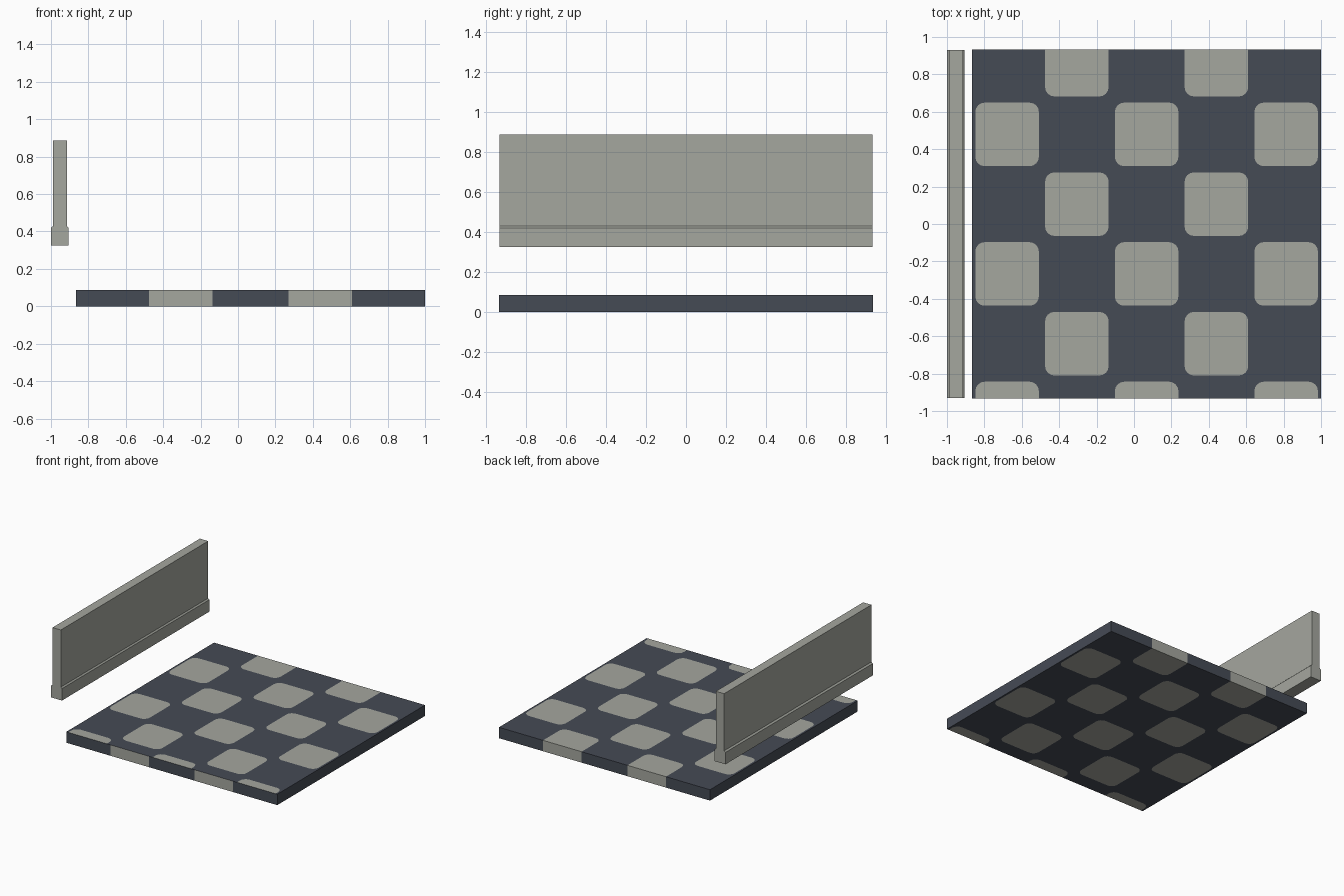
import bpy, bmesh, math
from mathutils import Vector

if "Cube" in bpy.data.objects:
    bpy.data.objects.remove(bpy.data.objects["Cube"])


def material(name, rgb):
    m = bpy.data.materials.new(name)
    m.diffuse_color = (*rgb, 1)
    m.use_nodes = True
    m.node_tree.nodes["Principled BSDF"].inputs["Base Color"].default_value = m.diffuse_color
    return m


PALE = material("pale_stone", (0.375, 0.385, 0.345))
DARK = material("dark_slate", (0.060, 0.070, 0.091))


def finish(bm, name, mats):
    bmesh.ops.recalc_face_normals(bm, faces=bm.faces)
    me = bpy.data.meshes.new(name)
    bm.to_mesh(me)
    bm.free()
    for m in mats:
        me.materials.append(m)
    ob = bpy.data.objects.new(name, me)
    bpy.context.collection.objects.link(ob)
    return ob


# Checkered floor slab: sheet of square cells, alternate ones with a rounded pale tile
P, HALF, R, THICK = 0.373, 0.17, 0.05, 0.087
X0, Y_EDGE, Y_TOP = -0.865, 0.9325, 0.852
bm = bmesh.new()


def face(points, mat):
    f = bm.faces.new([bm.verts.new((x, y, 0)) for x, y in points])
    f.material_index = mat


def tile_cell(cx, cy):
    h = P / 2
    corners = [(1, 1), (-1, 1), (-1, -1), (1, -1)]
    arcs = []
    for k, (sx, sy) in enumerate(corners):
        arcs.append([(cx + sx * (HALF - R) + R * math.cos((k + t / 4) * math.pi / 2),
                      cy + sy * (HALF - R) + R * math.sin((k + t / 4) * math.pi / 2))
                     for t in range(5)])
    face([p for a in arcs for p in a], 0)
    for k in range(4):
        c = (cx + corners[k][0] * h, cy + corners[k][1] * h)
        n = (k + 1) % 4
        d = (cx + corners[n][0] * h, cy + corners[n][1] * h)
        for a, b in zip(arcs[k], arcs[k][1:]):
            face([c, b, a], 1)
        face([c, d, arcs[n][0], arcs[k][-1]], 1)


for col in range(5):
    for row in range(6):
        cx, cy, h = X0 + P * (col + 0.5), Y_TOP - P * row, P / 2
        if (col + row) % 2:
            tile_cell(cx, cy)
        else:
            face([(cx - h, cy - h), (cx + h, cy - h), (cx + h, cy + h), (cx - h, cy + h)], 1)
bmesh.ops.remove_doubles(bm, verts=bm.verts, dist=1e-4)


def cut(co, no, trim=False):
    bmesh.ops.bisect_plane(bm, geom=bm.verts[:] + bm.edges[:] + bm.faces[:], dist=1e-5,
                           plane_co=co, plane_no=no, clear_outer=trim)


# trim the outer rows and mark the edges of the pale side patches
cut((0, Y_EDGE, 0), (0, 1, 0), True)
cut((0, -Y_EDGE, 0), (0, -1, 0), True)
pale_x = [X0 + P * 1.5, X0 + P * 3.5]
for c in pale_x:
    for s in (-1, 1):
        cut((c + s * HALF, 0, 0), (1, 0, 0))

# thicken the sheet, keeping the pattern on the underside
res = bmesh.ops.extrude_face_region(bm, geom=bm.faces[:], use_keep_orig=True)
bmesh.ops.translate(bm, vec=Vector((0, 0, THICK)),
                    verts=[g for g in res["geom"] if isinstance(g, bmesh.types.BMVert)])
bm.normal_update()
for f in bm.faces:
    if abs(f.normal.z) < 0.5:
        c = f.calc_center_median()
        pale = abs(f.normal.y) > 0.5 and any(abs(c.x - px) < HALF for px in pale_x)
        f.material_index = 0 if pale else 1
finish(bm, "checkered_floor", [PALE, DARK])

# Wall panel with a thicker skirting along its lower edge
profile = [(-1.0, 0.325), (-0.905, 0.325), (-0.905, 0.42), (-0.915, 0.43),
           (-0.915, 0.886), (-0.988, 0.886), (-0.988, 0.43), (-1.0, 0.42)]
bm = bmesh.new()
end = bm.faces.new([bm.verts.new((x, -0.93, z)) for x, z in profile])
res = bmesh.ops.extrude_face_region(bm, geom=[end], use_keep_orig=True)
bmesh.ops.translate(bm, vec=Vector((0, 1.86, 0)),
                    verts=[g for g in res["geom"] if isinstance(g, bmesh.types.BMVert)])
finish(bm, "wall_with_skirting", [PALE])
